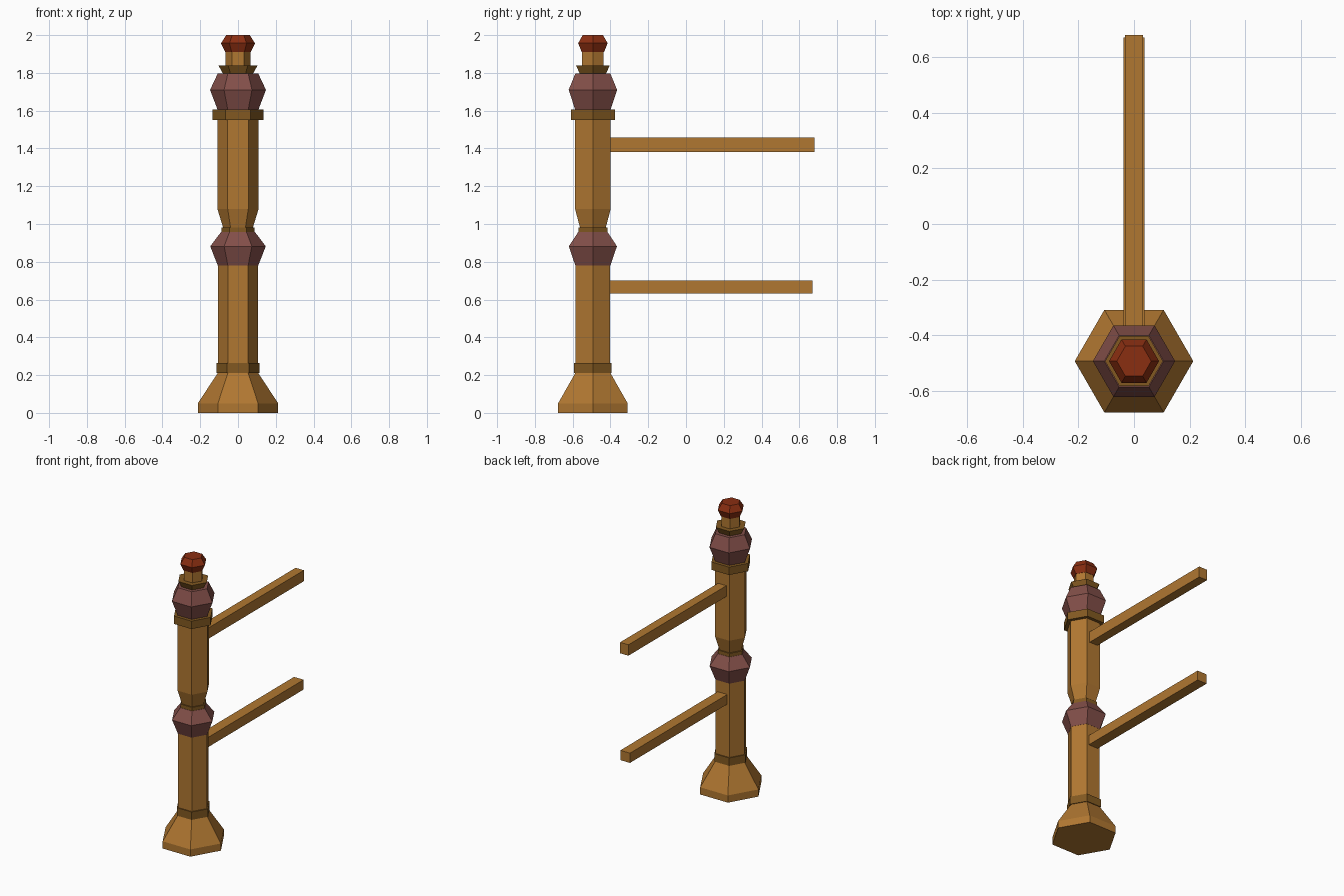
import bpy, bmesh, math

cube = bpy.data.objects.get("Cube")
if cube:
    bpy.data.objects.remove(cube, do_unlink=True)

POST_Y = -0.493


def material(name, srgb):
    linear = [(c / 255 / 12.92) if c < 11 else ((c / 255 + 0.055) / 1.055) ** 2.4 for c in srgb]
    mat = bpy.data.materials.new(name)
    mat.use_nodes = True
    mat.diffuse_color = (*linear, 1)
    mat.node_tree.nodes["Principled BSDF"].inputs["Base Color"].default_value = (*linear, 1)
    return mat


wood = material("warm wood", (176, 119, 49))
dark_wood = material("dark wood", (130, 89, 33))
plum = material("plum", (131, 79, 73))
red = material("rust red", (138, 46, 17))


def finish(name, bm, mat):
    bmesh.ops.recalc_face_normals(bm, faces=bm.faces)
    mesh = bpy.data.meshes.new(name)
    bm.to_mesh(mesh)
    bm.free()
    mesh.materials.append(mat)
    obj = bpy.data.objects.new(name, mesh)
    bpy.context.scene.collection.objects.link(obj)


def hex_turning(name, mat, profile):
    """Six-sided solid from (radius, height) pairs."""
    bm = bmesh.new()
    rings = []
    for r, z in profile:
        rings.append([bm.verts.new((r * math.cos(i * math.pi / 3),
                                    POST_Y + r * math.sin(i * math.pi / 3), z))
                      for i in range(6)])
    for low, high in zip(rings, rings[1:]):
        for i in range(6):
            j = (i + 1) % 6
            bm.faces.new((low[i], low[j], high[j], high[i]))
    bm.faces.new(rings[0][::-1])
    bm.faces.new(rings[-1])
    finish(name, bm, mat)


def rail(name, half_width, y_end, z_low, z_high):
    y_start = -0.43
    bm = bmesh.new()
    bmesh.ops.create_cube(bm, size=1)
    bmesh.ops.scale(bm, verts=bm.verts, vec=(2 * half_width, y_end - y_start, z_high - z_low))
    bmesh.ops.translate(bm, verts=bm.verts,
                        vec=(0, (y_start + y_end) / 2, (z_low + z_high) / 2))
    finish(name, bm, wood)


# Post, from the ground up
hex_turning("foot", wood, [(0.213, 0), (0.213, 0.05), (0.108, 0.21)])
hex_turning("foot_collar", dark_wood, [(0.114, 0.21), (0.114, 0.265)])
hex_turning("lower_shaft", wood, [(0.106, 0.265), (0.106, 0.78)])
hex_turning("middle_bulge", plum, [(0.107, 0.78), (0.147, 0.882), (0.09, 0.957)])
hex_turning("middle_ring", dark_wood, [(0.088, 0.957), (0.088, 0.982)])
hex_turning("upper_shaft", wood, [(0.079, 0.982), (0.109, 1.08), (0.109, 1.55)])
hex_turning("upper_collar", dark_wood, [(0.134, 1.55), (0.134, 1.605)])
hex_turning("upper_bulge", plum, [(0.108, 1.605), (0.148, 1.71), (0.107, 1.797)])
hex_turning("flared_ring", dark_wood, [(0.08, 1.797), (0.104, 1.84)])
hex_turning("neck", wood, [(0.066, 1.84), (0.066, 1.91)])
hex_turning("finial", red, [(0.068, 1.91), (0.09, 1.957), (0.062, 2.0)])

# Fence rails
rail("upper_rail", 0.032, 0.68, 1.382, 1.458)
rail("lower_rail", 0.037, 0.67, 0.632, 0.7)
